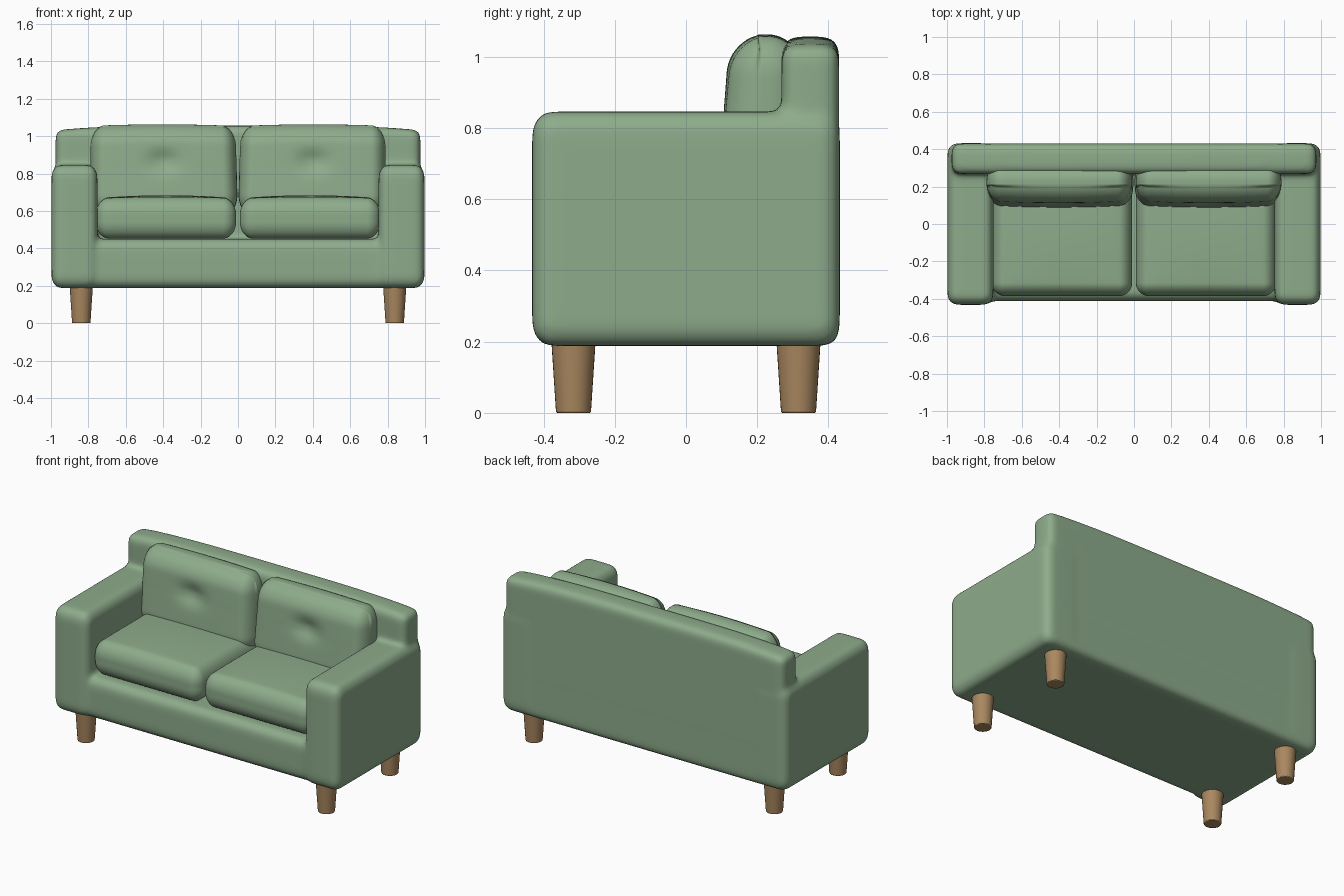
import bpy, bmesh, math
from mathutils import Vector

if "Cube" in bpy.data.objects:
    bpy.data.objects.remove(bpy.data.objects["Cube"])


def material(name, rgb):
    m = bpy.data.materials.new(name)
    m.diffuse_color = (*rgb, 1)
    m.use_nodes = True
    m.node_tree.nodes["Principled BSDF"].inputs["Base Color"].default_value = m.diffuse_color
    return m


FABRIC = material("sage fabric", (0.27, 0.41, 0.26))
WOOD = material("light wood", (0.40, 0.245, 0.115))


def add_rounded_box(bm, lo, hi, radii, shape=None, n=30):
    """Gridded box with elliptical rounded edges and an optional deformation."""
    part = bmesh.new()
    bmesh.ops.create_cube(part, size=2)
    bmesh.ops.subdivide_edges(part, edges=part.edges[:], cuts=n - 1, use_grid_fill=True)
    q = 0.6  # share of the grid spent on the flat middle
    for v in part.verts:
        core, d = Vector(), Vector()
        for i in range(3):
            u, s = abs(v.co[i]), math.copysign(1, v.co[i])
            core[i] = s * ((hi[i] - lo[i]) / 2 - radii[i]) * min(u / q, 1)
            if u > q:
                d[i] = s * math.tan(math.pi / 4 * min(1, (u - q) / (1 - q)))
        d.normalize()
        p = Vector([(lo[i] + hi[i]) / 2 + core[i] + radii[i] * d[i] for i in range(3)])
        v.co = shape(p) if shape else p
    tmp = bpy.data.meshes.new("part")
    part.to_mesh(tmp)
    part.free()
    bm.from_mesh(tmp)
    bpy.data.meshes.remove(tmp)


def finish(bm, name, mat):
    me = bpy.data.meshes.new(name)
    for f in bm.faces:
        f.smooth = True
    bm.to_mesh(me)
    bm.free()
    me.materials.append(mat)
    ob = bpy.data.objects.new(name, me)
    bpy.context.collection.objects.link(ob)
    return ob


# Upholstered frame: base, back and two arms melted into one soft shell
def back_shape(p):
    if p.z > 0.85:  # top edge sags toward the ends
        p.z -= 0.024 * abs(p.x / 0.97) ** 4 * (p.z - 0.85) / 0.2
    return p


bm = bmesh.new()
add_rounded_box(bm, (-0.94, -0.412, 0.188), (0.94, 0.425, 0.45), (0.05, 0.05, 0.06))
add_rounded_box(bm, (-0.975, 0.268, 0.188), (0.975, 0.43, 1.057), (0.04, 0.05, 0.04), back_shape)
for s in (-1, 1):
    x0, x1 = sorted((s * 0.752, s * 0.997))
    add_rounded_box(bm, (x0, -0.432, 0.188), (x1, 0.432, 0.846), (0.05, 0.055, 0.065))
frame = finish(bm, "sofa_frame", FABRIC)
rm = frame.modifiers.new("merge", 'REMESH')
rm.mode = 'VOXEL'
rm.voxel_size = 0.014
rm.use_smooth_shade = True
sm = frame.modifiers.new("soften", 'SMOOTH')
sm.factor = 0.5
sm.iterations = 10

for side, s in (("left", -1), ("right", 1)):
    # Seat cushion with a gently crowned top
    def seat_shape(p):
        a = 1 - ((abs(p.x) - 0.385) / 0.375) ** 2
        b = 1 - ((p.y + 0.07) / 0.32) ** 2
        if p.z > 0.56:
            p.z += 0.016 * max(a, 0) * max(b, 0)
        return p

    x0, x1 = sorted((s * 0.01, s * 0.76))
    bm = bmesh.new()
    add_rounded_box(bm, (x0, -0.385, 0.453), (x1, 0.25, 0.668), (0.07, 0.07, 0.09), seat_shape)
    finish(bm, side + "_seat_cushion", FABRIC)

    # Back cushion: leaning front, narrower top, central tuft
    def back_cushion_shape(p):
        dx, dz = abs(p.x) - 0.40, p.z - 0.86
        if p.y < 0.2:
            p.y += 0.03 * math.exp(-(dx * dx / 0.006 + dz * dz / 0.003))
            p.y += 0.09 * (p.z - 0.84)
            p.y -= 0.012 * max(0, 1 - (dx / 0.39) ** 2)
        if abs(p.x) < 0.4:
            p.x += s * 0.03 * (p.z - 0.65) * (0.4 - abs(p.x)) / 0.4
        if p.z > 0.85:
            p.z += 0.008 * max(0, 1 - (dx / 0.39) ** 2)
        return p

    x0, x1 = sorted((s * 0.002, s * 0.788))
    bm = bmesh.new()
    add_rounded_box(bm, (x0, 0.115, 0.58), (x1, 0.33, 1.055), (0.075, 0.10, 0.11),
                    back_cushion_shape)
    finish(bm, side + "_back_cushion", FABRIC)

    # Tapered round legs
    for end, y in (("front", -0.316), ("back", 0.316)):
        bpy.ops.mesh.primitive_cone_add(vertices=32, radius1=0.049, radius2=0.064, depth=0.23,
                                        location=(s * 0.838, y, 0.115))
        leg = bpy.context.object
        leg.name = f"{end}_{side}_leg"
        leg.data.materials.append(WOOD)
        bv = leg.modifiers.new("soft rim", 'BEVEL')
        bv.width = 0.004
        bv.segments = 2
        bpy.ops.object.shade_smooth_by_angle()
